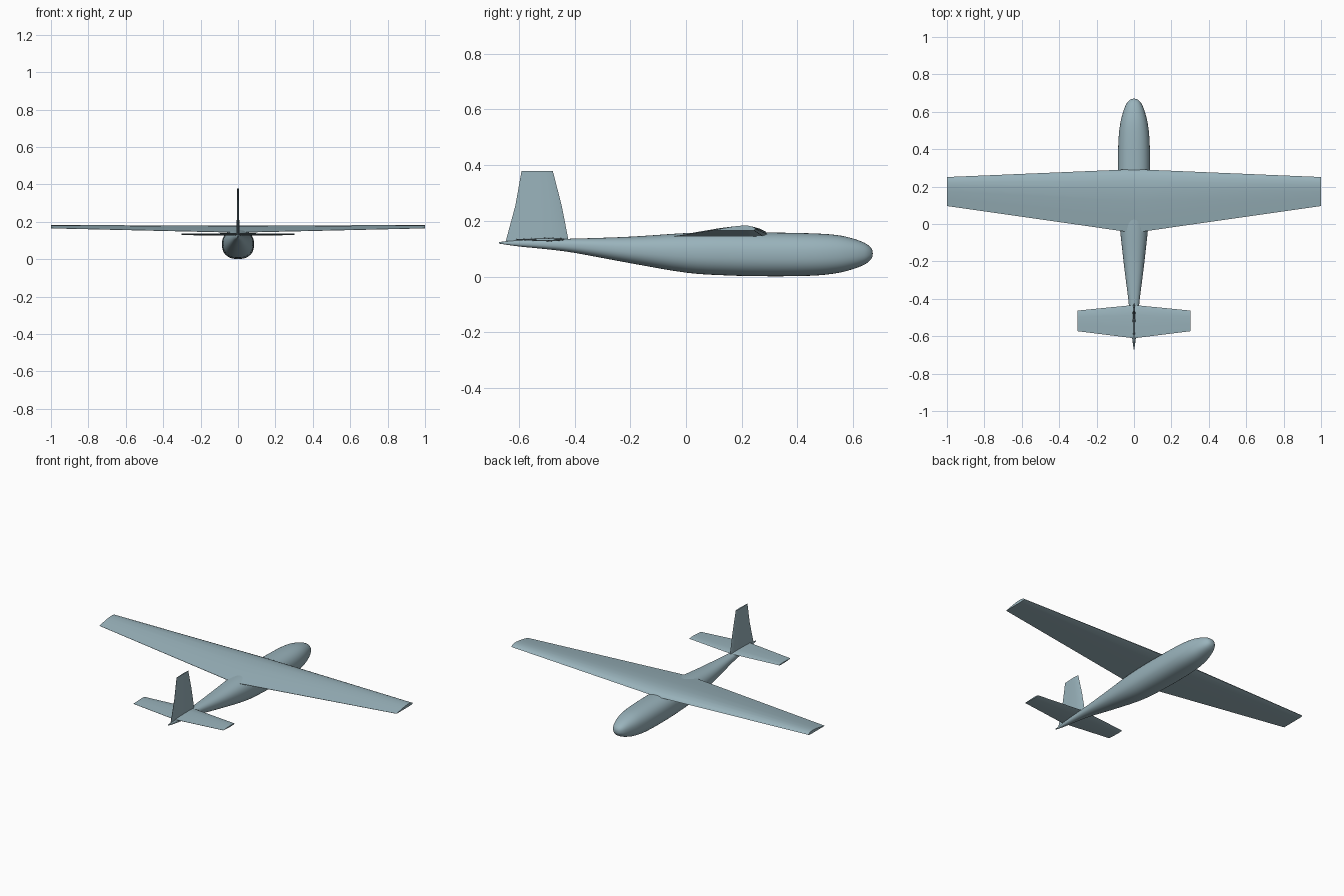
import bpy, bmesh, math
from mathutils import Vector

if "Cube" in bpy.data.objects:
    bpy.data.objects.remove(bpy.data.objects["Cube"])

# Blue-grey paint shared by all parts
paint = bpy.data.materials.new("blue_grey")
paint.diffuse_color = (0.32, 0.45, 0.50, 1)
paint.use_nodes = True
paint.node_tree.nodes["Principled BSDF"].inputs["Base Color"].default_value = paint.diffuse_color


def loft(name, rings, angle=35):
    """Skin a list of equal-length closed rings and cap both ends."""
    bm = bmesh.new()
    vs = [[bm.verts.new(p) for p in r] for r in rings]
    n = len(vs[0])
    for a, b in zip(vs, vs[1:]):
        for i in range(n):
            j = (i + 1) % n
            bm.faces.new((a[i], a[j], b[j], b[i]))
    bm.faces.new(vs[0])
    bm.faces.new(vs[-1])
    bmesh.ops.recalc_face_normals(bm, faces=bm.faces)
    me = bpy.data.meshes.new(name)
    bm.to_mesh(me)
    bm.free()
    me.materials.append(paint)
    ob = bpy.data.objects.new(name, me)
    bpy.context.collection.objects.link(ob)
    bpy.ops.object.select_all(action='DESELECT')
    ob.select_set(True)
    bpy.context.view_layer.objects.active = ob
    bpy.ops.object.shade_smooth_by_angle(angle=math.radians(angle))
    return ob


def smooth_path(pts, steps):
    """Catmull-Rom interpolation through tuples."""
    p = [Vector(q) for q in pts]
    p = [2 * p[0] - p[1]] + p + [2 * p[-1] - p[-2]]
    out = []
    for a, b, c, d in zip(p, p[1:], p[2:], p[3:]):
        for k in range(steps):
            t = k / steps
            out.append(0.5 * (2 * b + (c - a) * t + (2 * a - 5 * b + 4 * c - d) * t ** 2
                              + (3 * b - a - 3 * c + d) * t ** 3))
    return out + [p[-2]]


# Fuselage stations: y, bottom z, top z, half width
stations = [
    (-0.670, 0.118, 0.124, 0.002), (-0.60, 0.108, 0.130, 0.011),
    (-0.50, 0.098, 0.134, 0.021), (-0.40, 0.085, 0.136, 0.031),
    (-0.20, 0.048, 0.143, 0.056), (0.00, 0.014, 0.156, 0.077),
    (0.15, 0.004, 0.160, 0.084), (0.30, 0.001, 0.158, 0.086),
    (0.45, 0.003, 0.155, 0.083), (0.54, 0.012, 0.149, 0.073),
    (0.60, 0.027, 0.136, 0.058), (0.64, 0.043, 0.121, 0.042),
    (0.66, 0.058, 0.107, 0.027), (0.668, 0.070, 0.095, 0.014),
    (0.670, 0.081, 0.085, 0.002)]


def oval(s, n=40, e=2 / 2.3):
    y, zb, zt, w = s
    ring = []
    for i in range(n):
        a = 2 * math.pi * i / n
        c, d = math.cos(a), math.sin(a)
        ring.append((w * math.copysign(abs(c) ** e, c), y,
                     (zb + zt) / 2 + (zt - zb) / 2 * math.copysign(abs(d) ** e, d)))
    return ring


loft("fuselage", [oval(s) for s in smooth_path(stations, 4)])

# Wing: flat-bottomed aerofoil as (chord fraction from leading edge, thickness fraction)
upper = [(0, 0.25), (0.02, 0.5), (0.08, 0.78), (0.18, 0.96), (0.3, 1.0),
         (0.5, 0.84), (0.75, 0.46), (1, 0.06)]
lower = [(1, 0), (0.6, 0), (0.2, 0), (0.05, 0.06)]


def aerofoil(x, lead, trail, z, thick):
    return [(x, lead + (trail - lead) * c, z + thick * t) for c, t in upper + lower]


loft("main_wing", [aerofoil(-1, 0.251, 0.096, 0.165, 0.018),
                   aerofoil(0, 0.293, -0.047, 0.142, 0.038),
                   aerofoil(1, 0.251, 0.096, 0.165, 0.018)])

# Tail surfaces: thin symmetric section
slim = [(0, 0), (0.06, 0.6), (0.3, 1), (0.65, 0.7), (1, 0.1)]
section = slim + [(c, -t) for c, t in reversed(slim[1:])]

loft("tailplane", [[(x, lead + (trail - lead) * c, 0.133 + h * t) for c, t in section]
                   for x, lead, trail, h in ((-0.302, -0.463, -0.573, 0.004),
                                             (0, -0.433, -0.611, 0.007),
                                             (0.302, -0.463, -0.573, 0.004))])

loft("tail_fin", [[(h * t, lead + (trail - lead) * c, z) for c, t in section]
                  for z, lead, trail, h in ((0.122, -0.420, -0.648, 0.008),
                                            (0.255, -0.446, -0.612, 0.006),
                                            (0.379, -0.478, -0.590, 0.004))])
